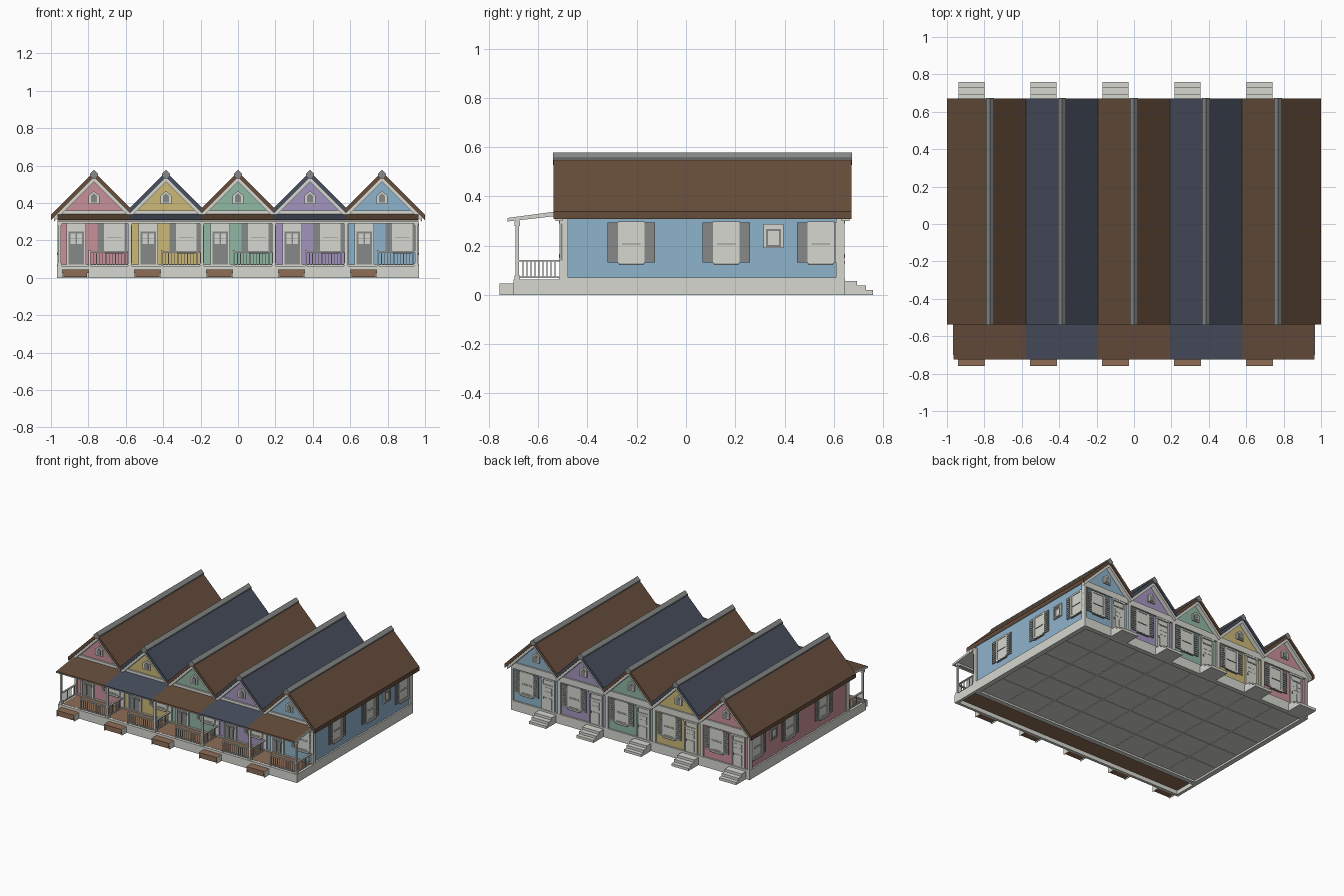
import bpy, bmesh

cube = bpy.data.objects.get("Cube")
if cube:
    bpy.data.objects.remove(cube)


def material(name, rgb):
    """Flat material from 0-255 display values."""
    lin = [((c / 255 + 0.055) / 1.055) ** 2.4 for c in rgb] + [1]
    m = bpy.data.materials.new(name)
    m.use_nodes = True
    m.diffuse_color = lin
    m.node_tree.nodes["Principled BSDF"].inputs["Base Color"].default_value = lin
    return m


WHITE = material("trim_white", (215, 215, 208))
GREY = material("shutter_grey", (134, 138, 135))
BROWN = material("roof_brown", (102, 77, 59))
NAVY = material("roof_navy", (71, 78, 93))
WOOD = material("deck_wood", (143, 109, 86))
PAINT = [material("pink_wall", (201, 144, 152)), material("yellow_wall", (204, 184, 120)),
         material("green_wall", (144, 183, 163)), material("purple_wall", (164, 149, 191)),
         material("blue_wall", (143, 179, 204))]

PITCH, HALF = 0.385, 0.1925
FRONT, REAR, SIDE = -0.502, 0.632, 0.956
CENTRES = [PITCH * i for i in range(-2, 3)]
parts = {}


def prism(name, mat, axis, pts, a, b):
    """Extrude a profile of (x or y, z) points along y or x, into a named part."""
    bm, mats = parts.setdefault(name, (bmesh.new(), []))
    if mat not in mats:
        mats.append(mat)

    def ring(t):
        return [bm.verts.new((t, p, z) if axis == "x" else (p, t, z)) for p, z in pts]
    r0, r1 = ring(a), ring(b)
    n = len(pts)
    faces = [bm.faces.new(r0), bm.faces.new(r1[::-1])]
    faces += [bm.faces.new((r0[i], r1[i], r1[(i + 1) % n], r0[(i + 1) % n])) for i in range(n)]
    for f in faces:
        f.material_index = mats.index(mat)


def box(name, mat, x0, x1, y0, y1, z0, z1):
    prism(name, mat, "x", [(y0, z0), (y1, z0), (y1, z1), (y0, z1)], x0, x1)


def panel(name, mat, wall, u0, u1, z0, z1, depth, start=0.0):
    """Box standing out from a named wall, u running along the wall."""
    if wall in ("front", "rear"):
        base, s = (FRONT, -1) if wall == "front" else (REAR, 1)
        box(name, mat, u0, u1, base + s * start, base + s * depth, z0, z1)
    else:
        s = 1 if wall == "left" else -1
        box(name, mat, s * (SIDE + start), s * (SIDE + depth), u0, u1, z0, z1)


def frame(name, mat, wall, u, w, z0, z1, t, depth):
    panel(name, mat, wall, u - w, u - w + t, z0, z1, depth)
    panel(name, mat, wall, u + w - t, u + w, z0, z1, depth)
    panel(name, mat, wall, u - w + t, u + w - t, z1 - t, z1, depth)
    panel(name, mat, wall, u - w + t, u + w - t, z0, z0 + t, depth)


def window(wall, u, z0=0.132, z1=0.298, w=0.054, shutters=0.042):
    name = wall + "_windows"
    panel(name, WHITE, wall, u - w, u + w, z0, z1, 0.004)
    if shutters:
        frame(name, WHITE, wall, u, w, z0, z1, 0.012, 0.008)
        mid = z0 + 0.072
        panel(name, WHITE, wall, u - w + 0.012, u + w - 0.012, mid + 0.004, mid + 0.01, 0.007)
        panel(name, GREY, wall, u - w + 0.016, u + w - 0.016, mid, mid + 0.004, 0.008)
        panel(name, WHITE, wall, u - w, u + w, z0 - 0.004, z0 + 0.004, 0.013)
        panel(name, GREY, wall, u - w + 0.004, u + w - 0.004, z0 - 0.01, z0 - 0.004, 0.012)
        for a in (u - w - shutters, u + w):
            name = wall + "_shutters"
            panel(name, GREY, wall, a, a + shutters, z0, z1 - 0.005, 0.007)
            for k in range(9):
                z = z0 + 0.012 + k * 0.016
                panel(name, GREY, wall, a + 0.007, a + shutters - 0.007, z, z + 0.008, 0.01, 0.007)
    else:
        # Small window: grey ring inside a pale surround
        frame(name, WHITE, wall, u, w, z0, z1, 0.009, 0.008)
        frame(name, GREY, wall, u, w - 0.009, z0 + 0.005, z1 - 0.02, 0.008, 0.01)
        frame(name, WHITE, wall, u, w - 0.017, z0 + 0.013, z1 - 0.028, 0.005, 0.007)


def door(wall, u, mat):
    name = wall + "_doors"
    w = 0.041
    panel(name, WHITE, wall, u - w - 0.012, u + w + 0.012, 0.06, 0.3, 0.004)
    panel(name, mat, wall, u - w, u + w, 0.062, 0.248, 0.007)
    for s in (-1, 1):
        panel(name, WHITE, wall, u + s * w, u + s * (w + 0.012), 0.06, 0.3, 0.011)
        a, b = sorted((u + s * 0.004, u + s * 0.03))
        for z in (0.18, 0.21):
            panel(name, WHITE, wall, a, b, z, z + 0.026, 0.009, 0.007)
        panel(name, mat, wall, a, b, 0.08, 0.16, 0.01, 0.007)
    panel(name, WHITE, wall, u - w, u + w, 0.248, 0.256, 0.011)
    panel(name, WHITE, wall, u - w - 0.016, u + w + 0.016, 0.29, 0.302, 0.013)
    panel(name, GREY, wall, u + 0.032, u + 0.038, 0.15, 0.165, 0.013, 0.007)


def railing(along_x, a, b, fixed):
    def bar(p, q, z0, z1, t):
        if along_x:
            box("porch_railing", WHITE, p, q, fixed - t, fixed + t, z0, z1)
        else:
            box("porch_railing", WHITE, fixed - t, fixed + t, p, q, z0, z1)
    bar(a, b, 0.135, 0.142, 0.006)
    bar(a, b, 0.068, 0.074, 0.004)
    n = round((b - a) / 0.017)
    for k in range(1, n):
        c = a + (b - a) * k / n
        bar(c - 0.0018, c + 0.0018, 0.074, 0.135, 0.0018)


# Foundation rim and porch deck
for s in (-1, 1):
    box("foundation", WHITE, s * 0.967, s * 0.93, -0.515, 0.645, 0, 0.07)
    box("porch_skirt", WHITE, s * 0.967, s * 0.945, -0.7, -0.515, 0, 0.062)
for y0, y1 in ((-0.515, -0.48), (0.61, 0.645)):
    box("foundation", WHITE, -0.93, 0.93, y0, y1, 0, 0.07)
box("porch_skirt", WHITE, -0.945, 0.945, -0.7, -0.68, 0, 0.062)
box("porch_deck", WOOD, -0.945, 0.945, -0.68, -0.515, 0.03, 0.063)

# Floor slab with a grid of shallow slabs beneath
box("floor_slab", WHITE, -0.93, 0.93, -0.48, 0.61, 0.016, 0.05)
for i in range(8):
    for j in range(5):
        x, y = -0.93 + i * 0.2325, -0.48 + j * 0.218
        box("floor_slab", WHITE, x + 0.002, x + 0.2305, y + 0.002, y + 0.216, 0.012, 0.016)

for i, c in enumerate(CENTRES):
    roof = NAVY if i % 2 else BROWN
    # House body
    x0, x1 = max(c - HALF, -SIDE), min(c + HALF, SIDE)
    prism("house_walls", PAINT[i], "y", [(x0, 0.06), (x1, 0.06), (x1, 0.345),
                                         (c, 0.536), (x0, 0.345)], FRONT, REAR)
    # Roof slopes and rake boards, wider on the outer ends
    for s in (-1, 1):
        r = 0.23 if c * s > 0.7 else HALF

        def slope(top, thick, r):
            return [(c, top), (c + s * r, top - r), (c + s * r, top - r - thick), (c, top - thick)]
        prism("roof", roof, "y", slope(0.568, 0.03, r), -0.538, 0.672)
        for y0, y1 in ((-0.53, FRONT), (REAR, 0.664)):
            prism("rake_boards", WHITE, "y", slope(0.538, 0.024, min(r, 0.215)), y0, y1)
    prism("ridge_caps", GREY, "y", [(c - 0.022, 0.556), (c, 0.578), (c + 0.022, 0.556),
                                    (c + 0.022, 0.547), (c, 0.528), (c - 0.022, 0.547)], -0.54, 0.674)
    # Gable vents
    for y, s in ((FRONT, -1), (REAR, 1)):
        for mat, w, z0, z1, d in ((WHITE, 0.029, 0.394, 0.44, 0.01), (GREY, 0.017, 0.402, 0.437, 0.014)):
            prism("gable_vents", mat, "y", [(c - w, z0), (c + w, z0), (c + w, z1),
                                            (c, z1 + w * 0.8), (c - w, z1)], y, y + s * d)
    # Porch roof section with pale soffit
    x0, x1 = max(c - HALF, -0.962), min(c + HALF, 0.962)
    prism("porch_roof", roof, "x", [(-0.725, 0.312), (-0.5, 0.342), (-0.5, 0.333), (-0.725, 0.305)], x0, x1)
    prism("porch_soffit", WHITE, "x", [(-0.722, 0.305), (-0.5, 0.333), (-0.5, 0.323), (-0.722, 0.298)], x0, x1)
    # Openings
    door("front", c - 0.095, GREY)
    window("front", c + 0.108, 0.14, 0.294, 0.054, 0.036)
    door("rear", c - 0.1, WHITE)
    window("rear", c + 0.075)
    # Front steps: timber treads with pale end stringers
    a, b = c - 0.168, c - 0.03
    box("front_steps", WOOD, a + 0.006, b - 0.006, -0.752, -0.7, 0.004, 0.026)
    box("front_steps", WOOD, a, b, -0.758, -0.7, 0.026, 0.045)
    for x in (a - 0.003, b):
        box("front_steps", WHITE, x, x + 0.003, -0.758, -0.7, 0, 0.045)
    # Rear steps
    for y, z in ((0.695, 0.056), (0.73, 0.038), (0.76, 0.019)):
        box("rear_steps", WHITE, a, b, 0.64, y, 0, z)
    # Front railing and newel
    railing(True, c - 0.02, c + HALF - 0.01, -0.685)
    box("porch_railing", WHITE, c - 0.028, c - 0.018, -0.692, -0.678, 0.062, 0.148)

# Posts, dividing rails and corner boards at every party line
for i in range(6):
    x = (i - 2.5) * PITCH
    p = max(-0.953, min(0.953, x))
    box("porch_posts", WHITE, p - 0.007, p + 0.007, -0.692, -0.678, 0.062, 0.3)
    for z0, z1 in ((0.062, 0.078), (0.28, 0.298)):
        box("porch_posts", WHITE, p - 0.011, p + 0.011, -0.696, -0.674, z0, z1)
    railing(False, -0.678, -0.515, p)
    for wall in ("front", "rear"):
        panel("corner_boards", WHITE, wall, max(x - 0.012, -0.966), min(x + 0.012, 0.966), 0.06, 0.34, 0.012)
box("porch_beam", WHITE, -0.96, 0.96, -0.694, -0.676, 0.29, 0.304)

# Pale boards closing the porch roof ends
for s in (-1, 1):
    prism("porch_fascia", WHITE, "x", [(-0.725, 0.312), (-0.5, 0.342), (-0.5, 0.323), (-0.725, 0.298)],
          s * 0.962, s * 0.966)

# Horizontal trim below the gables
panel("gable_trim", WHITE, "front", -0.966, 0.966, 0.3, 0.36, 0.011)
panel("gable_trim", WHITE, "rear", -0.966, 0.966, 0.305, 0.35, 0.011)

# Side walls: corner boards and windows
for wall in ("left", "right"):
    panel("corner_boards", WHITE, wall, -0.514, -0.48, 0.06, 0.33, 0.01)
    panel("corner_boards", WHITE, wall, 0.61, 0.644, 0.06, 0.33, 0.01)
    for y in (-0.222, 0.163, 0.547):
        window(wall, y)
    window(wall, 0.355, 0.19, 0.288, 0.04, 0)

# Turn each collected part into an object
for name, (bm, mats) in parts.items():
    bmesh.ops.recalc_face_normals(bm, faces=bm.faces)
    mesh = bpy.data.meshes.new(name)
    bm.to_mesh(mesh)
    bm.free()
    for m in mats:
        mesh.materials.append(m)
    bpy.context.collection.objects.link(bpy.data.objects.new(name, mesh))
